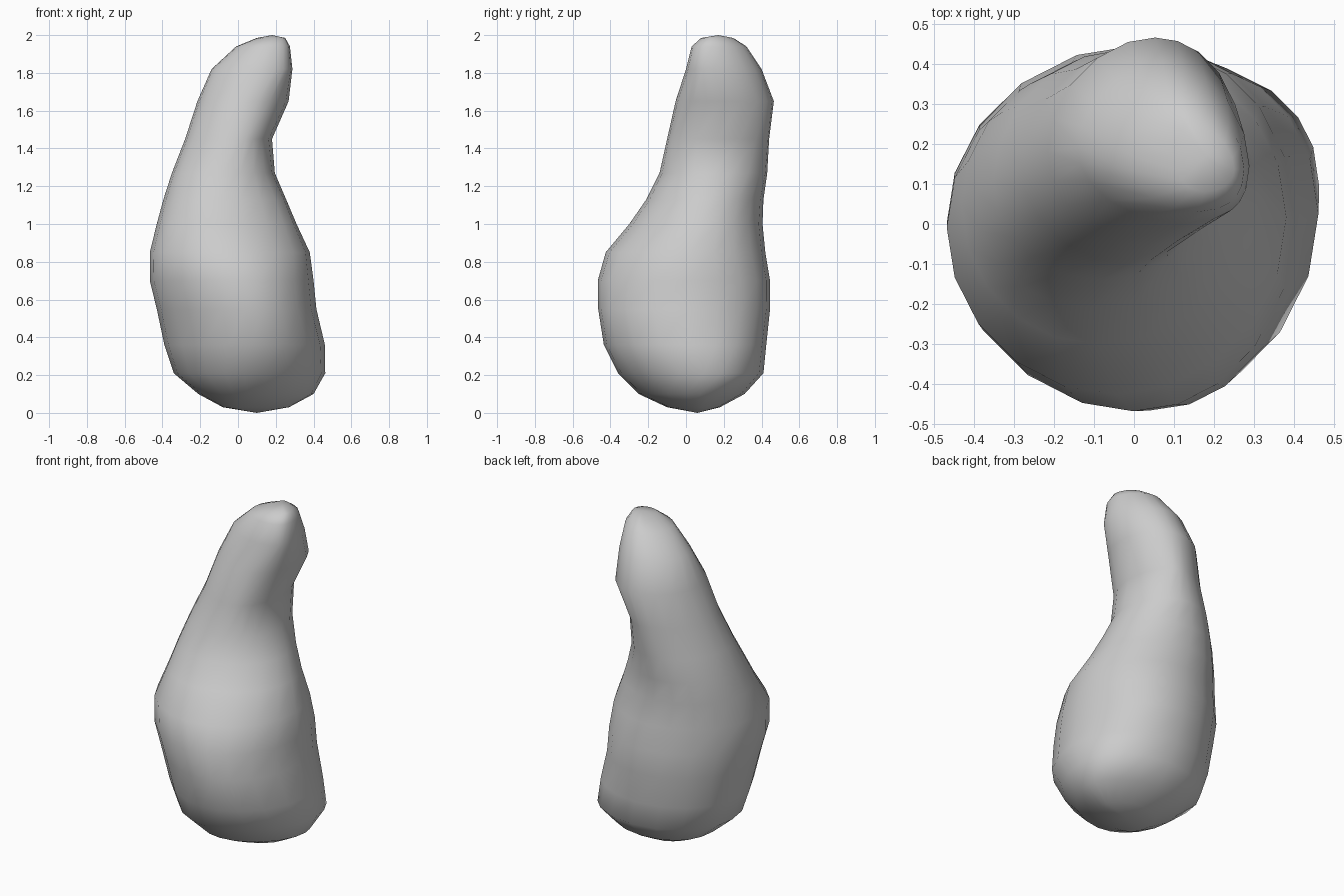
import bpy, bmesh
from math import cos, sin, pi

if "Cube" in bpy.data.objects:
    bpy.data.objects.remove(bpy.data.objects["Cube"])

SIDES = 20
# Section extents: z, then min/max along x, y and the two diagonals (x+y), (y-x)
SECTIONS = [
    (0.03, -.08, .27, -.10, .18, -.11, .26, -.18, .15),
    (0.10, -.21, .40, -.25, .31, -.20, .38, -.27, .28),
    (0.21, -.34, .462, -.36, .41, -.27, .46, -.33, .35),
    (0.36, -.39, .46, -.435, .425, -.315, .46, -.41, .38),
    (0.55, -.43, .415, -.465, .445, -.375, .455, -.44, .41),
    (0.70, -.467, .40, -.467, .445, -.42, .445, -.43, .43),
    (0.85, -.467, .38, -.425, .42, -.435, .40, -.38, .43),
    (1.00, -.43, .31, -.30, .405, -.38, .36, -.26, .455),
    (1.13, -.395, .255, -.21, .41, -.335, .335, -.19, .45),
    (1.27, -.35, .195, -.14, .43, -.27, .35, -.165, .42),
    (1.45, -.28, .18, -.10, .44, -.15, .37, -.145, .355),
    (1.65, -.215, .268, -.055, .465, -.08, .41, -.135, .335),
    (1.82, -.14, .288, .0, .40, .0, .37, -.165, .25),
    (1.94, -.01, .275, .03, .32, .08, .33, -.135, .15),
    (1.985, .10, .25, .08, .25, .16, .28, -.08, .07),
]


def fit(values, lo, hi):
    a, b = min(values), max(values)
    return [lo + (v - a) * (hi - lo) / (b - a) for v in values]


def section(x0, x1, y0, y1, u0, u1, v0, v1):
    """Smooth closed curve enclosed by the extents in eight directions."""
    h = [x1, u1, y1, v1, -x0, -u0, -y0, -v0]
    angles = [k * pi / 4 for k in range(8)]
    weight = [1, 1, 1, 0.4]
    a = [sum(v * cos(n * t) for v, t in zip(h, angles)) / (8 if n == 0 else 4) * weight[n] for n in range(4)]
    b = [sum(v * sin(n * t) for v, t in zip(h, angles)) / 4 * weight[n] for n in range(4)]
    xs, ys = [], []
    for i in range(SIDES):
        t = 2 * pi * i / SIDES
        r = sum(a[n] * cos(n * t) + b[n] * sin(n * t) for n in range(4))
        d = sum(n * (b[n] * cos(n * t) - a[n] * sin(n * t)) for n in range(4))
        xs.append(r * cos(t) - d * sin(t))
        ys.append(r * sin(t) + d * cos(t))
    return list(zip(fit(xs, x0, x1), fit(ys, y0, y1)))


# Body: loft through the sections, closed by a point at each end
bm = bmesh.new()
rings = [[bm.verts.new((x, y, s[0])) for x, y in section(*s[1:])] for s in SECTIONS]
bottom = bm.verts.new((.10, .06, 0))
top = bm.verts.new((.18, .17, 2))
for i in range(SIDES):
    j = (i + 1) % SIDES
    for lower, upper in zip(rings, rings[1:]):
        bm.faces.new((lower[i], lower[j], upper[j], upper[i]))
    bm.faces.new((bottom, rings[0][j], rings[0][i]))
    bm.faces.new((top, rings[-1][i], rings[-1][j]))
bmesh.ops.recalc_face_normals(bm, faces=bm.faces)
for f in bm.faces:
    f.smooth = True

mesh = bpy.data.meshes.new("gourd_body")
bm.to_mesh(mesh)
bm.free()
bpy.context.collection.objects.link(bpy.data.objects.new("gourd_body", mesh))
